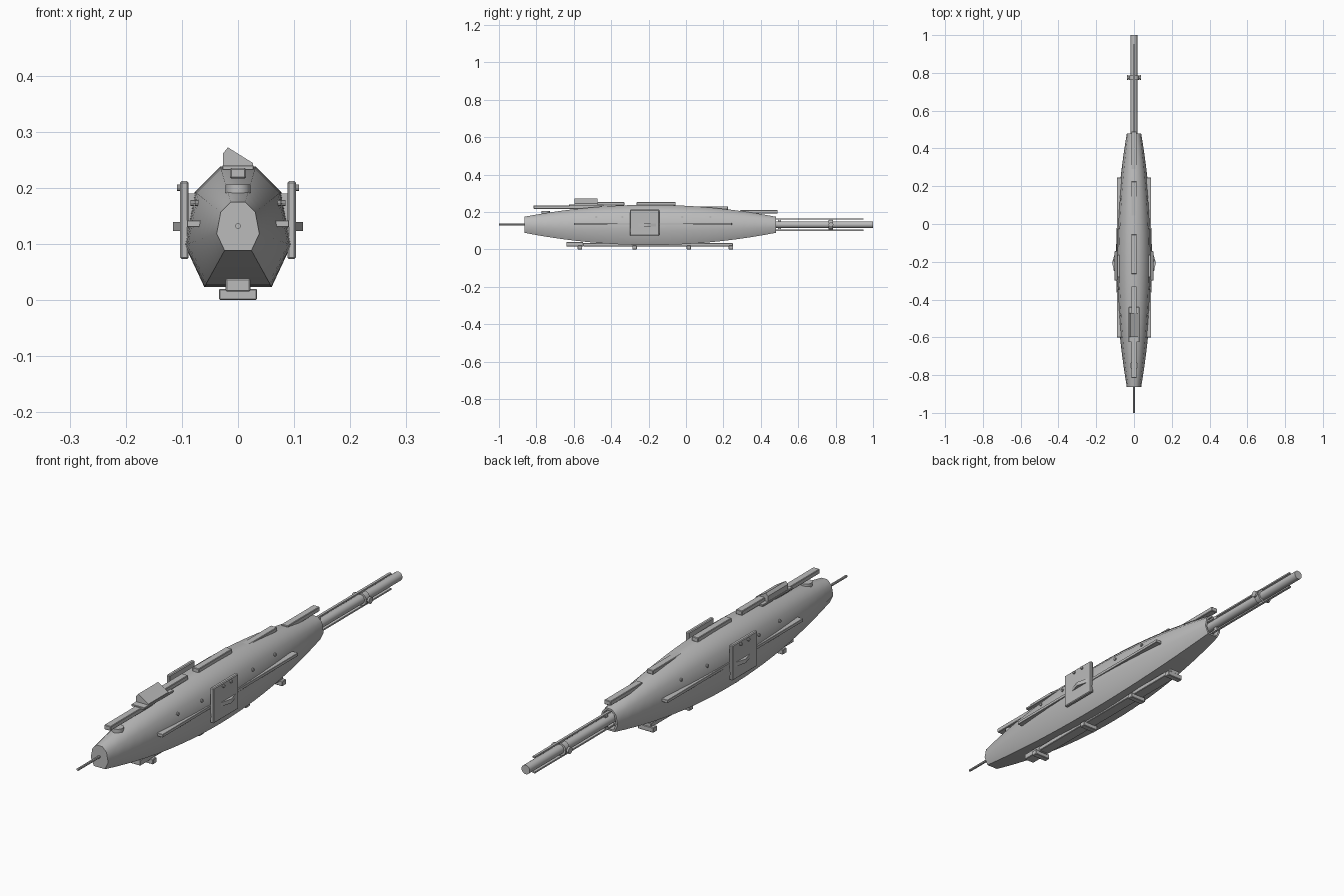
import bpy, bmesh, math
from mathutils import Matrix

if "Cube" in bpy.data.objects:
    bpy.data.objects.remove(bpy.data.objects["Cube"])

grey = bpy.data.materials.new("plain grey")
grey.diffuse_color = (0.5, 0.5, 0.5, 1)
grey.use_nodes = True
grey.node_tree.nodes["Principled BSDF"].inputs["Base Color"].default_value = grey.diffuse_color


def finish(name, bm, bevel=0, angle=30):
    bmesh.ops.recalc_face_normals(bm, faces=bm.faces)
    me = bpy.data.meshes.new(name)
    bm.to_mesh(me)
    bm.free()
    me.materials.append(grey)
    ob = bpy.data.objects.new(name, me)
    bpy.context.collection.objects.link(ob)
    if bevel:
        mod = ob.modifiers.new("bevel", 'BEVEL')
        mod.width, mod.segments = bevel, 1
    if angle:
        bpy.ops.object.select_all(action='DESELECT')
        ob.select_set(True)
        bpy.context.view_layer.objects.active = ob
        bpy.ops.object.shade_smooth_by_angle(angle=math.radians(angle))
    return ob


def box(name, x, y, z, bevel=0.002):
    """Box from (min, max) pairs."""
    bm = bmesh.new()
    m = Matrix.Translation([(a + b) / 2 for a, b in (x, y, z)])
    m = m @ Matrix.Diagonal([b - a for a, b in (x, y, z)] + [1])
    bmesh.ops.create_cube(bm, size=1, matrix=m)
    return finish(name, bm, bevel, 0)


def rod(name, p, length, r, axis='Y', sides=16):
    """Cylinder centred on p along an axis."""
    bm = bmesh.new()
    rot = {'X': Matrix.Rotation(math.pi / 2, 4, 'Y'),
           'Y': Matrix.Rotation(math.pi / 2, 4, 'X'), 'Z': Matrix()}[axis]
    bmesh.ops.create_cone(bm, cap_ends=True, segments=sides, radius1=r, radius2=r,
                          depth=length, matrix=Matrix.Translation(p) @ rot)
    return finish(name, bm)


def prism(name, pts, vec):
    """Extrude a closed 3D outline along a vector."""
    bm = bmesh.new()
    f = bm.faces.new([bm.verts.new(p) for p in pts])
    new = bmesh.ops.extrude_face_region(bm, geom=[f])["geom"]
    bmesh.ops.translate(bm, vec=vec, verts=[v for v in new if isinstance(v, bmesh.types.BMVert)])
    if f.is_valid is False or len(f.link_loops if hasattr(f, "link_loops") else [1]) == 0:
        bm.faces.new([v for v in bm.verts][:len(pts)])
    return finish(name, bm, 0, 0)


# Hull: eight-sided section swept along a lens-shaped length
CZ, MID, HALF = 0.132, -0.192, 0.672
side = [(0.060, -0.109), (0.095, -0.034), (0.077, 0.061), (0.032, 0.106)]
section = side + [(-x, z) for x, z in reversed(side)]


def swell(y):
    return 1 - 0.6 * abs((y - MID) / HALF) ** 2


def hull_x(y, z):
    """Hull half-width at a height."""
    s = swell(y)
    (x0, z0), (x1, z1) = side[1:3]
    return s * (x0 + (x1 - x0) * ((z - CZ) / s - z0) / (z1 - z0))


bm = bmesh.new()
rings = []
for i in range(25):
    y = MID - HALF + 2 * HALF * i / 24
    rings.append([bm.verts.new((x * swell(y), y, CZ + z * swell(y))) for x, z in section])
for a, b in zip(rings, rings[1:]):
    for i in range(8):
        j = (i + 1) % 8
        bm.faces.new((a[i], a[j], b[j], b[i]))
bm.faces.new(rings[0])
tail = bm.faces.new(rings[-1])
bm.normal_update()
# recessed tail socket
bmesh.ops.inset_region(bm, faces=[tail], thickness=0.008)
deep = bmesh.ops.extrude_face_region(bm, geom=[tail])["geom"]
bmesh.ops.translate(bm, vec=(0, -0.03, 0), verts=[g for g in deep if isinstance(g, bmesh.types.BMVert)])
if tail.is_valid:
    bmesh.ops.delete(bm, geom=[tail], context='FACES_ONLY')
finish("hull", bm, 0, 62)

# Nose probe and tail boom
rod("nose_probe", (0, -0.93, CZ), 0.14, 0.005, sides=8)
rod("tail_boom", (0, 0.72, CZ), 0.56, 0.018)
for s in (-1, 1):
    box("boom_rail", (-0.005, 0.005), (0.44, 0.95), (CZ + s * 0.03 - 0.003, CZ + s * 0.03 + 0.003), 0)
    rod("clamp_knob", (s * 0.034, 0.775, CZ), 0.008, 0.013, 'X', 12)
    for y in (0.5, 0.775):
        box("rail_standoff", (-0.005, 0.005), (y - 0.008, y + 0.008), sorted((CZ + s * 0.012, CZ + s * 0.031)), 0)
rod("boom_clamp", (0, 0.775, CZ), 0.024, 0.026)
rod("clamp_pin", (0, 0.775, CZ), 0.07, 0.007, 'X', 8)

# Deck strips along the spine
for y0, y1, z0, z1 in ((-0.815, -0.45, 0.217, 0.235), (-0.48, -0.33, 0.235, 0.253),
                       (-0.265, -0.055, 0.234, 0.252), (0.02, 0.225, 0.214, 0.23),
                       (0.29, 0.49, 0.192, 0.21)):
    box("deck_strip", (-0.014, 0.014), (y0, y1), (z0, z1))

# Slanted deck housing on its base plate
box("housing_base", (-0.028, 0.028), (-0.625, -0.44), (0.232, 0.24), 0.001)
outline = [(-0.027, 0.24), (0.027, 0.24), (0.027, 0.244), (-0.018, 0.272), (-0.027, 0.261)]
prism("deck_housing", [(x, -0.597, z) for x, z in outline], (0, 0.125, 0))

# Round cap near the nose
rod("nose_cap", (0, -0.75, 0.195), 0.022, 0.022, 'Z')

# Side panels, handles, stripes and studs
for s in (-1, 1):
    def span(a, b):
        return sorted((s * a, s * b))
    box("side_door", span(0.088, 0.103), (-0.3, -0.143), (0.073, 0.212), 0.003)
    box("door_mount", span(0.06, 0.09), (-0.28, -0.163), (0.1, 0.19), 0)
    prism("door_handle", [(s * 0.102, -0.257, 0.123), (s * 0.111, -0.225, 0.123), (s * 0.116, -0.207, 0.123),
                          (s * 0.111, -0.189, 0.123), (s * 0.102, -0.157, 0.123)], (0, 0, 0.016))
    for y in (-0.24, -0.193):
        rod("door_knob", (s * 0.104, y, 0.2), 0.01, 0.006, 'X', 10)
    box("side_stripe", span(0.066, 0.091), (-0.6, 0.245), (0.13, 0.142), 0.001)
    for y in (-0.48, -0.34, -0.02, 0.13):
        rod("hull_stud", (s * hull_x(y, 0.173), y, 0.173), 0.012, 0.006, 'X', 10)

# Keel skid with cross feet
box("keel_front", (-0.022, 0.022), (-0.64, -0.55), (0.015, 0.038))
box("keel_bar", (-0.022, 0.022), (-0.55, 0.25), (0.016, 0.034))
for y in (-0.567, -0.275, 0.015, 0.24):
    box("keel_foot", (-0.034, 0.034), (y - 0.012, y + 0.012), (0, 0.02))
